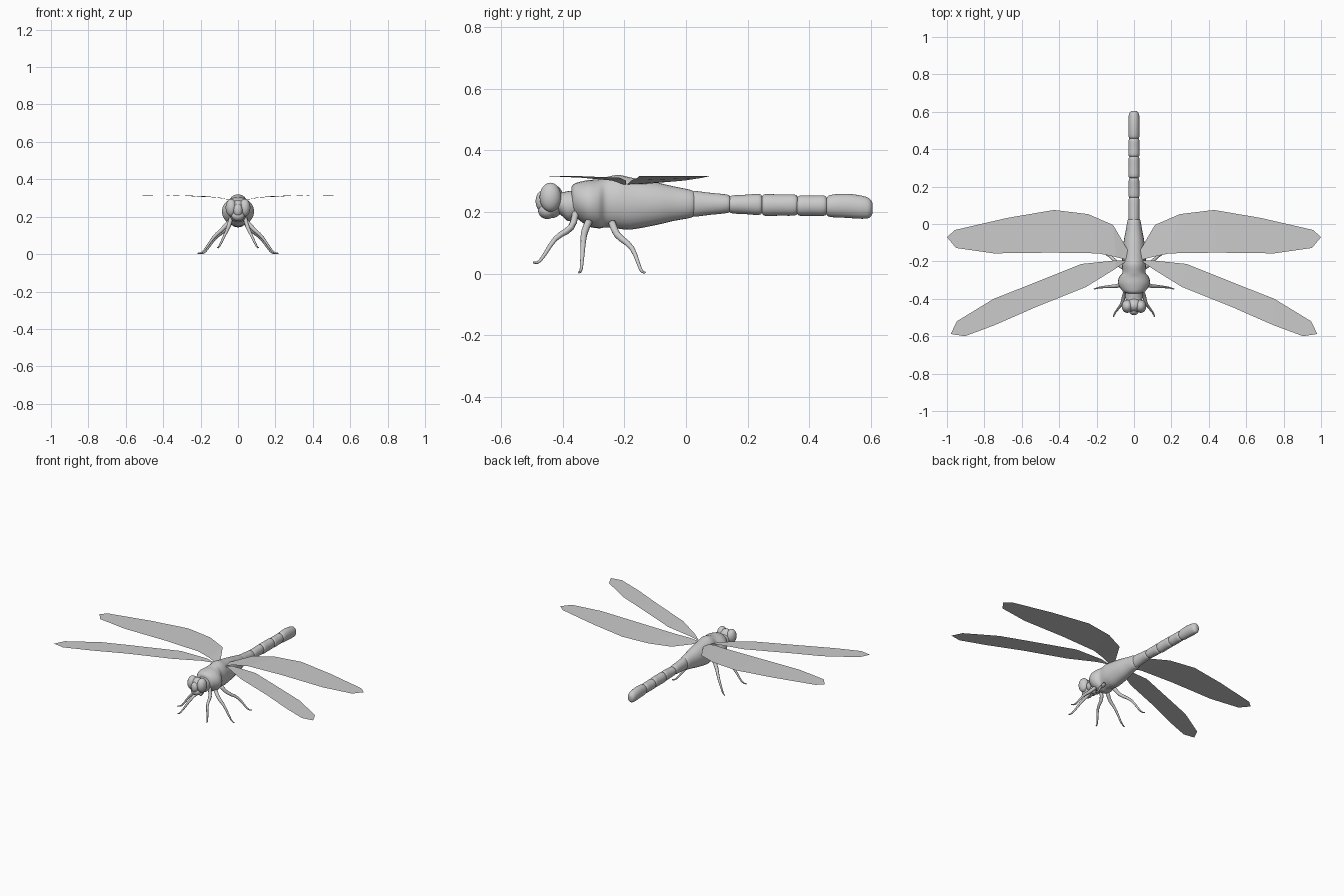
import bpy, bmesh, math
from mathutils import Vector

if "Cube" in bpy.data.objects:
    bpy.data.objects.remove(bpy.data.objects["Cube"])


def finish(name, bm, smooth=True):
    me = bpy.data.meshes.new(name)
    bm.normal_update()
    bm.to_mesh(me)
    bm.free()
    ob = bpy.data.objects.new(name, me)
    bpy.context.collection.objects.link(ob)
    for p in me.polygons:
        p.use_smooth = smooth
    return ob


def catmull(rows, steps):
    out = []
    n = len(rows)
    for i in range(n - 1):
        a, b, c, d = rows[max(i - 1, 0)], rows[i], rows[i + 1], rows[min(i + 2, n - 1)]
        for s in range(steps):
            t = s / steps
            out.append([0.5 * (2 * q + (r - p) * t + (2 * p - 5 * q + 4 * r - w) * t * t
                               + (3 * q - p - 3 * r + w) * t ** 3)
                        for p, q, r, w in zip(a, b, c, d)])
    return out + [list(rows[-1])]


def skin(name, rings):
    bm = bmesh.new()
    vs = [[bm.verts.new(co) for co in ring] for ring in rings]
    n = len(vs[0])
    for a, b in zip(vs, vs[1:]):
        for i in range(n):
            bm.faces.new((a[i], a[(i + 1) % n], b[(i + 1) % n], b[i]))
    bm.faces.new(vs[0][::-1])
    bm.faces.new(vs[-1])
    bmesh.ops.recalc_face_normals(bm, faces=bm.faces)
    return finish(name, bm)


def body(name, rows, steps=4, n=24):
    # rows: y, bottom z, top z, half width
    rings = []
    for y, lo, hi, w in catmull(rows, steps):
        rings.append([(w * math.cos(2 * math.pi * i / n), y,
                       (lo + hi) / 2 + (hi - lo) / 2 * math.sin(2 * math.pi * i / n))
                      for i in range(n)])
    return skin(name, rings)


def limb(name, pts, n=10):
    # pts: x, y, z, radius
    rows = catmull(pts, 3)
    rings = []
    for i, r in enumerate(rows):
        t = (Vector(rows[min(i + 1, len(rows) - 1)][:3]) - Vector(rows[max(i - 1, 0)][:3])).normalized()
        u = t.cross(Vector((0, 0.3, 1))).normalized()
        v = t.cross(u)
        rings.append([Vector(r[:3]) + r[3] * (u * math.cos(2 * math.pi * k / n)
                      + v * math.sin(2 * math.pi * k / n)) for k in range(n)])
    return skin(name, rings)


def ball(name, loc, size):
    bm = bmesh.new()
    bmesh.ops.create_uvsphere(bm, u_segments=24, v_segments=16, radius=1)
    for v in bm.verts:
        v.co = Vector(loc) + Vector([a * b for a, b in zip(v.co, size)])
    return finish(name, bm)


# thorax
body("thorax", [(-.372, .2, .28, .03), (-.36, .185, .293, .06), (-.32, .155, .303, .085),
                (-.285, .147, .306, .08), (-.26, .15, .313, .062), (-.22, .146, .32, .064),
                (-.18, .143, .312, .063), (-.1, .157, .297, .056), (-.04, .171, .283, .045),
                (.02, .183, .27, .034), (.03, .2, .255, .02)])

# neck
body("neck", [(-.42, .2, .27, .035), (-.4, .185, .265, .045), (-.38, .17, .268, .047), (-.35, .18, .27, .045)])

# abdomen segments
for i, (y0, y1, r0, r1, w) in enumerate([(.01, .143, .042, .03, .03), (.14, .247, .029, .034, .029),
                                         (.247, .362, .035, .034, .03), (.36, .457, .033, .033, .03)]):
    c = .2265 - .002 * i
    e = .01
    body(f"abdomen_segment_{i + 1}",
         [(y0, c - r0 * .75, c + r0 * .75, w * .75), (y0 + e, c - r0, c + r0, w),
          ((y0 + y1) / 2, c - (r0 + r1) / 2, c + (r0 + r1) / 2, w),
          (y1 - e, c - r1, c + r1, w * .95), (y1, c - r1 * .75, c + r1 * .75, w * .7)])
body("tail_tip", [(.455, .193, .243, .022), (.468, .184, .255, .029), (.52, .181, .259, .03),
                  (.57, .178, .253, .029), (.595, .181, .244, .024), (.605, .195, .23, .012)])

# head
ball("head", (0, -.435, .235), (.045, .04, .055))
ball("face", (0, -.466, .235), (.024, .022, .034))
ball("jaw", (0, -.45, .205), (.035, .03, .028))

# wings: leading and trailing edge stations (x, y), paired
fore = [((.045, -.195), (.05, -.205)), ((.1, -.195), (.1, -.24)), ((.283, -.214), (.257, -.337)),
        ((.59, -.337), (.524, -.444)), ((.75, -.4), (.743, -.54)), ((.947, -.52), (.904, -.6)),
        ((.98, -.588), None)]
hind = [((.03, -.145), (.045, -.19)), ((.112, -.005), (.096, -.177)), ((.246, .053), (.19, -.157)),
        ((.428, .075), (.44, -.153)), ((.68, .032), (.75, -.157)), ((.957, -.032), (.952, -.128)),
        ((1.0, -.07), None)]
heights = [.29, .302, .311, .316, .317, .317, .317]


def wing(name, stations, side):
    bm = bmesh.new()
    prev = None
    for pair, z in zip(stations, heights):
        row = [bm.verts.new((side * p[0], p[1], z)) for p in pair if p]
        if prev:
            bm.faces.new(prev[::-1] + row)
        prev = row
    bm.normal_update()
    for f in bm.faces:
        if f.normal.z < 0:
            f.normal_flip()
    return finish(name, bm, False)


# leg paths: x, y, z, radius
legs = {
    "front_leg": [(.035, -.358, .2, .011), (.05, -.373, .15, .011), (.066, -.425, .112, .008),
                  (.1, -.473, .042, .005), (.11, -.496, .036, .003)],
    "middle_leg": [(.05, -.315, .17, .012), (.085, -.33, .132, .011), (.13, -.334, .09, .008),
                   (.185, -.34, .015, .005), (.215, -.348, .004, .003)],
    "hind_leg": [(.04, -.24, .165, .012), (.075, -.222, .125, .011), (.125, -.175, .082, .008),
                 (.175, -.147, .013, .005), (.2, -.133, .004, .003)],
}

# mirrored parts
for side, label in ((1, "right"), (-1, "left")):
    ball(f"{label}_eye", (side * .036, -.44, .248), (.03, .035, .047))
    wing(f"{label}_fore_wing", fore, side)
    wing(f"{label}_hind_wing", hind, side)
    for name, path in legs.items():
        limb(f"{label}_{name}", [(side * x, y, z, r) for x, y, z, r in path])
